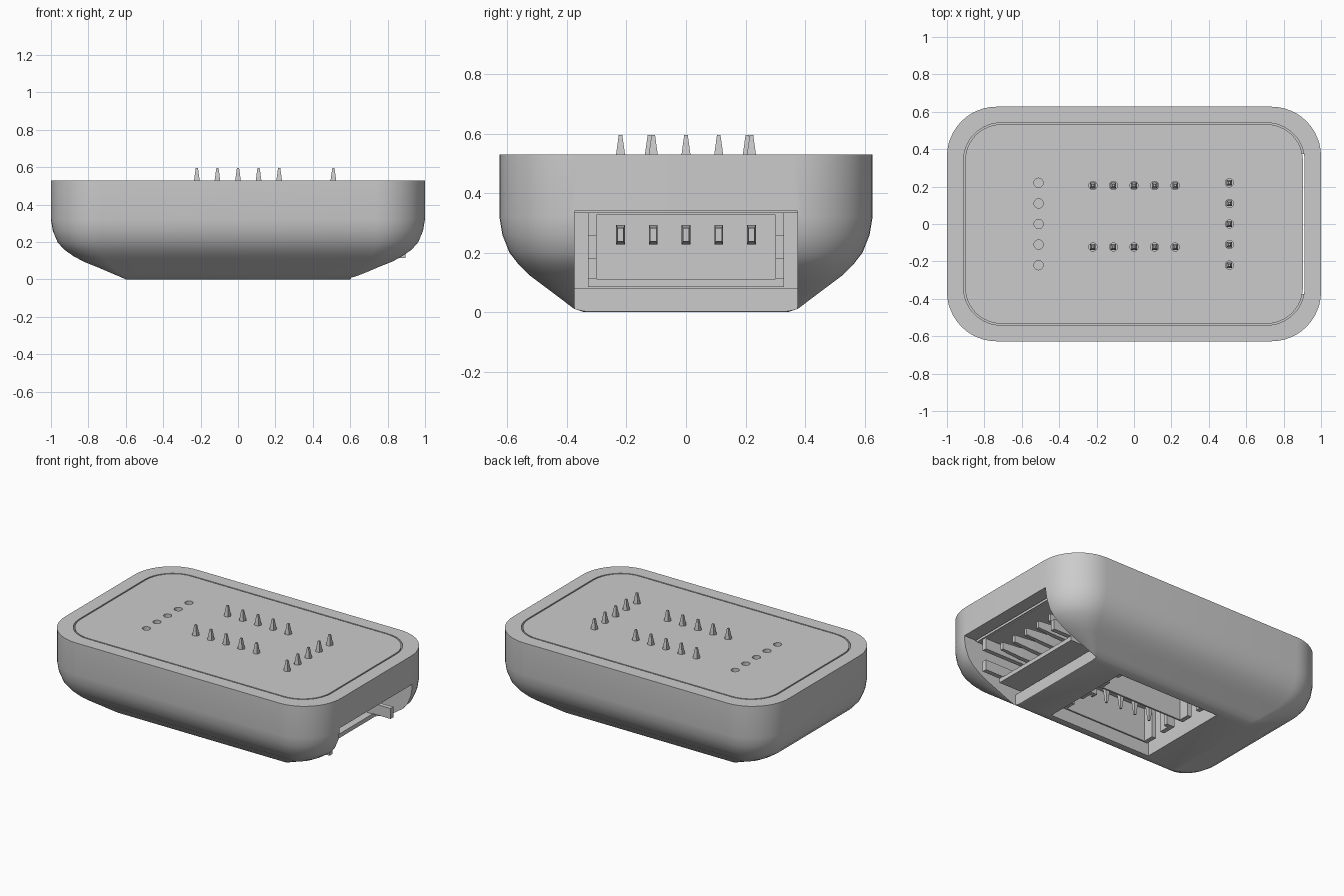
import bpy, bmesh, math
from mathutils import Matrix, Vector

default = bpy.data.objects.get("Cube")
if default:
    bpy.data.objects.remove(default)

grey = bpy.data.materials.new("plain_grey")
grey.use_nodes = True
colour = (0.6, 0.6, 0.6, 1)
grey.diffuse_color = colour
grey.node_tree.nodes["Principled BSDF"].inputs["Base Color"].default_value = colour


def make(name, bm):
    bmesh.ops.recalc_face_normals(bm, faces=bm.faces)
    mesh = bpy.data.meshes.new(name)
    bm.to_mesh(mesh)
    bm.free()
    mesh.materials.append(grey)
    obj = bpy.data.objects.new(name, mesh)
    bpy.context.collection.objects.link(obj)
    return obj


def activate(obj):
    bpy.ops.object.select_all(action='DESELECT')
    obj.select_set(True)
    bpy.context.view_layer.objects.active = obj


def cut(obj, bm):
    cutter = make("cutter", bm)
    cutter.hide_render = True
    activate(obj)
    mod = obj.modifiers.new("cut", 'BOOLEAN')
    mod.operation = 'DIFFERENCE'
    mod.solver = 'EXACT'
    mod.object = cutter
    bpy.ops.object.modifier_apply(modifier=mod.name)
    bpy.data.objects.remove(cutter)


def smooth(obj):
    activate(obj)
    bpy.ops.object.shade_smooth_by_angle(angle=math.radians(30))


def box(x, y, z):
    bm = bmesh.new()
    size = Matrix.Diagonal((x[1] - x[0], y[1] - y[0], z[1] - z[0], 1))
    middle = Matrix.Translation((sum(x) / 2, sum(y) / 2, sum(z) / 2))
    bmesh.ops.create_cube(bm, size=1, matrix=middle @ size)
    return bm


def rounded_loft(rings, steps=12):
    """Stack of rounded rectangles given as z, half width, half depth, radius."""
    bm = bmesh.new()
    loops = []
    for z, hx, hy, r in rings:
        loop = []
        for q, (sx, sy) in enumerate([(1, 1), (-1, 1), (-1, -1), (1, -1)]):
            for i in range(steps + 1):
                a = math.pi / 2 * (q + i / steps)
                loop.append(bm.verts.new((sx * (hx - r) + r * math.cos(a),
                                          sy * (hy - r) + r * math.sin(a), z)))
        loops.append(loop)
    n = len(loops[0])
    for a, b in zip(loops, loops[1:]):
        for i in range(n):
            bm.faces.new((a[i], a[(i + 1) % n], b[(i + 1) % n], b[i]))
    bm.faces.new(loops[0])
    bm.faces.new(loops[-1])
    return bm


def pins(name, bases, direction, length, wide, tall, taper=0.4):
    """Square pins with a tapered tip."""
    bm = bmesh.new()
    turn = Vector(direction).to_track_quat('Z', 'Y').to_matrix().to_4x4()
    for base in bases:
        shape = Matrix.Translation(base) @ turn
        bottom = None
        for h, s in ((0, 1), (length * 0.5, 1), (length, taper)):
            ring = [bm.verts.new(shape @ Vector((x * wide * s / 2, y * tall * s / 2, h)))
                    for x, y in ((-1, -1), (1, -1), (1, 1), (-1, 1))]
            if bottom:
                for i in range(4):
                    j = (i + 1) % 4
                    bm.faces.new((bottom[i], bottom[j], ring[j], ring[i]))
            else:
                bm.faces.new(ring)
            bottom = ring
        bm.faces.new(bottom)
    return make(name, bm)


def header(name, height, depth, lip_width, lip_drop, matrix):
    """Five-way socket: width on x, thickness on y, mouth towards +z."""
    obj = make(name, box((-.33, .33), (-.127, .127), (0, height)))
    floor = height - depth
    mouth = height + .1
    cut(obj, box((-.3, .3), (-.1, .115), (floor, mouth)))
    # key slots through the end walls
    cut(obj, box((-.34, .34), (-.03, .045), (floor + .03, mouth)))
    # lowered lip on one long wall
    cut(obj, box((-lip_width, lip_width), (-.2, -.098), (height - lip_drop, mouth)))
    obj.data.transform(matrix)
    return obj


# Case with a vertical wall and a sloping, rounded underside
profile = [(.53, 0, 0), (.32, 0, 0), (.26, .01, .01), (.2, .035, .034),
           (.16, .07, .065), (.125, .12, .1), (.095, .175, .14),
           (.065, .25, .18), (.035, .32, .22), (.012, .375, .25), (0, .4, .285)]
case = make("case", rounded_loft(
    [(z, 1 - ix, .627 - iy, max(.02, .265 - iy)) for z, ix, iy in profile]))
cut(case, rounded_loft([(.335, .912, .541, .203), (.6, .912, .541, .203)]))
cut(case, box((.605, 1.2), (-.375, .375), (-.1, .34)))
cut(case, box((.4, .7), (-.375, .375), (.08, .34)))
cut(case, box((-.375, .375), (-.315, .315), (-.1, .34)))
smooth(case)

# Lid panel with pin holes
lid = make("lid_panel", rounded_loft([(.333, .903, .533, .195), (.53, .903, .533, .195)]))
offsets = [i * .11 for i in range(-2, 3)]
underside = {"back": .206, "front": -.123}
rows = {"left_pins": [(.51, o) for o in offsets]}
for label, y in underside.items():
    rows[label + "_pins"] = [(o, y) for o in offsets]
spare = [(-.51, o) for o in offsets]
holes = bmesh.new()
for points, radius in [(p, .022) for p in rows.values()] + [(spare, .025)]:
    for x, y in points:
        bmesh.ops.create_cone(holes, cap_ends=True, segments=20, radius1=radius,
                              radius2=radius, depth=.12,
                              matrix=Matrix.Translation((x, y, .53)))
cut(lid, holes)
smooth(lid)

# Upright pins through the lid
for name, points in rows.items():
    pins(name, [(x, y, .465) for x, y in points], (0, 0, 1), .13, .03, .03)

# Side socket and its pins
to_side = Matrix(((0, 0, 1, .4), (1, 0, 0, 0), (0, 1, 0, .212), (0, 0, 0, 1)))
header("side_socket", .495, .32, .4, .13, to_side)
pins("side_socket_pins", [(.55, o, .26) for o in offsets], (1, 0, 0), .29, .03, .065, .7)

# Two underside sockets and their pins
for label, y in underside.items():
    down = Matrix.Translation((0, y - .023, .34)) @ Matrix.Rotation(math.pi, 4, 'X')
    header(label + "_underside_socket", .29, .22, .27, .08, down)
    pins(label + "_underside_pins", [(o, y, .29) for o in offsets],
         (0, 0, -1), .19, .03, .03)
